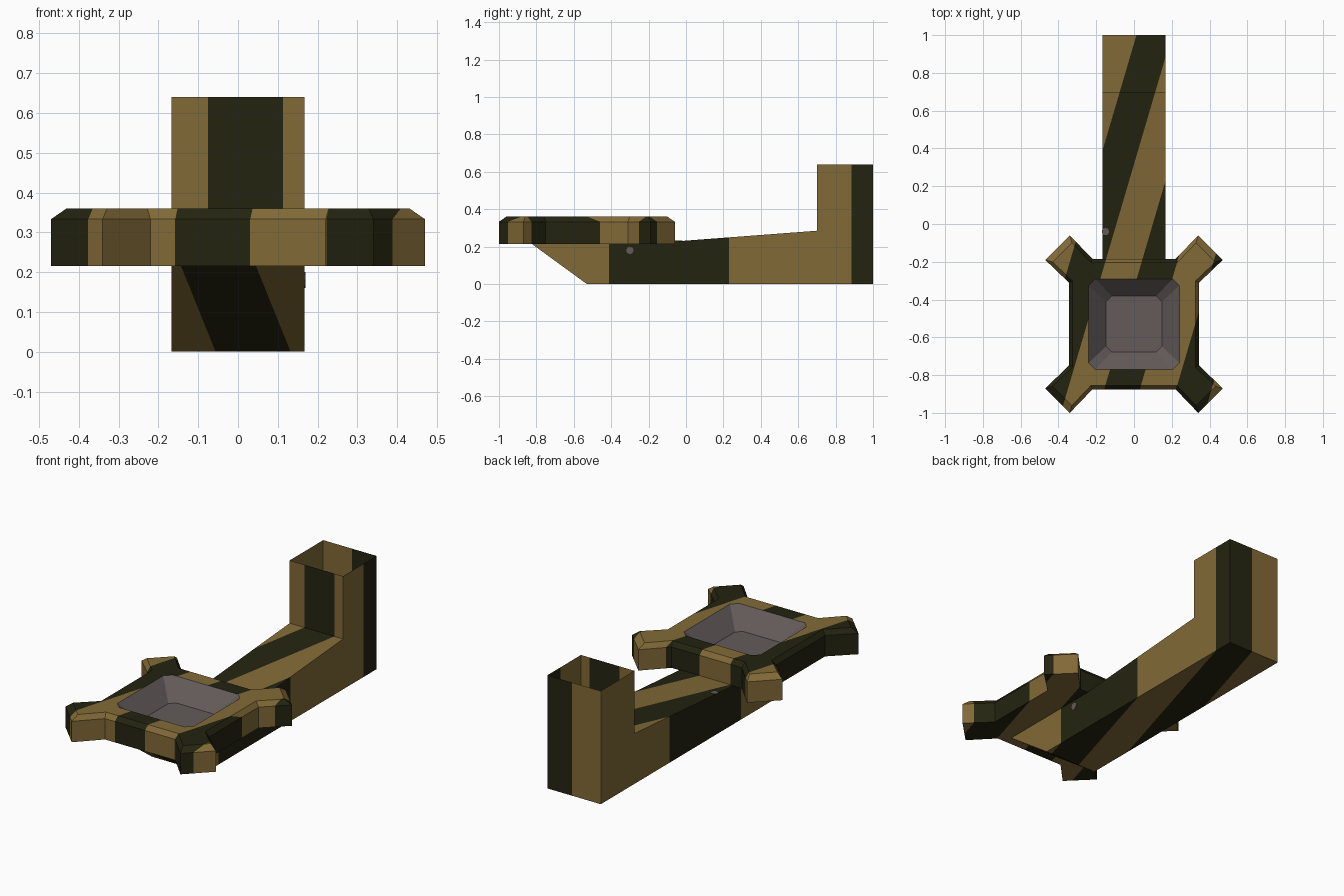
import bpy, bmesh, math
from mathutils import Vector, Matrix

if "Cube" in bpy.data.objects:
    bpy.data.objects.remove(bpy.data.objects["Cube"])

# Materials
def srgb(*c):
    return [((v / 255 + 0.055) / 1.055) ** 2.4 if v > 10 else v / 3294 for v in c] + [1]

def material(name, *c):
    m = bpy.data.materials.new(name)
    m.diffuse_color = srgb(*c)
    m.use_nodes = True
    m.node_tree.nodes["Principled BSDF"].inputs["Base Color"].default_value = m.diffuse_color
    return m

MATS = [material("tan", 130, 106, 55), material("dark_olive", 36, 36, 17),
        material("warm_grey", 99, 91, 90)]
TAN, DARK, GREY = range(3)

# Slanted camouflage bands, projected straight down: u = x - SLOPE * y
SLOPE = 0.294
EDGES = [-0.474, -0.281, -0.093, 0.0995, 0.288, 0.480, 0.668]

def finish(bm, name):
    bm.normal_update()
    me = bpy.data.meshes.new(name)
    bm.to_mesh(me)
    bm.free()
    for m in MATS:
        me.materials.append(m)
    ob = bpy.data.objects.new(name, me)
    bpy.context.collection.objects.link(ob)

def paint_bands(bm):
    bmesh.ops.recalc_face_normals(bm, faces=bm.faces)
    bmesh.ops.triangulate(bm, faces=bm.faces)
    for u in EDGES:
        bmesh.ops.bisect_plane(bm, geom=bm.verts[:] + bm.edges[:] + bm.faces[:],
                               plane_co=(u, 0, 0), plane_no=(1, -SLOPE, 0))
    for f in bm.faces:
        if f.material_index != GREY:
            c = f.calc_center_median()
            u = c.x - SLOPE * c.y
            f.material_index = DARK if sum(u > e for e in EDGES) % 2 == 1 else TAN
    # bands alternate: tan outside the first edge, then dark is every second band
        
# Arm with open-topped post: side profile extruded across x
profile = [(-0.53, 0), (1, 0), (1, 0.64), (0.7, 0.64), (0.7, 0.285),
           (-0.2, 0.217), (-0.825, 0.215)]
W = 0.167
bm = bmesh.new()
right = [bm.verts.new((W, y, z)) for y, z in profile]
left = [bm.verts.new((-W, y, z)) for y, z in profile]
bm.faces.new(right)
bm.faces.new(left[::-1])
n = len(profile)
for i in range(n):
    if i != 2:  # the post has no lid
        j = (i + 1) % n
        bm.faces.new((right[j], right[i], left[i], left[j]))
EDGES.insert(0, -0.667)
EDGES.pop(0)
EDGES.insert(0, -0.667)  # dark band starts
paint_bands(bm)
finish(bm, "arm_and_post")

# Tray: square body with four diagonal lugs, chamfered top and sunken basin
CY = -0.53
bm = bmesh.new()

def ring(quadrant, z):
    """Repeat one quadrant's points four times around the tray centre."""
    vs = []
    for q in range(4):
        r = Matrix.Rotation(q * math.pi / 2, 3, 'Z')
        for x, y in quadrant:
            vs.append(bm.verts.new(r @ Vector((x, y, 0)) + Vector((0, CY, z))))
    return vs

def wall(a, b, mat=TAN):
    for i in range(len(a)):
        j = (i + 1) % len(a)
        bm.faces.new((a[i], a[j], b[j], b[i])).material_index = mat

outer = [(0.345, 0.22), (0.47, 0.34), (0.34, 0.47), (0.22, 0.345)]
inner = [(0.325, 0.228), (0.431, 0.329), (0.329, 0.431), (0.228, 0.325)]
base = ring(outer, 0.215)
shoulder = ring(outer, 0.333)
top = ring(inner, 0.36)
rim = ring([(0.24, 0.205), (0.205, 0.24)], 0.36)
floor = ring([(0.148, 0.118), (0.118, 0.148)], 0.26)
bm.faces.new(base[::-1])
wall(base, shoulder)
wall(shoulder, top)
for q in range(4):
    p, r = top[q * 4:q * 4 + 4], rim[q * 2:q * 2 + 2]
    bm.faces.new(p + [r[1], r[0]])
    bm.faces.new((p[3], top[(q * 4 + 4) % 16], rim[(q * 2 + 2) % 8], r[1]))
wall(rim, floor, GREY)
bm.faces.new(floor).material_index = GREY
paint_bands(bm)
finish(bm, "tray")

# Small grey paint spots
for name, pos, axis in (("side_spot", (W, -0.30, 0.18), 'Y'),
                        ("top_spot", (-0.151, -0.04, 0.230), 'Z')):
    bm = bmesh.new()
    bmesh.ops.create_cone(bm, cap_ends=True, segments=8, radius1=0.02, radius2=0.02, depth=0.004,
                          matrix=Matrix.Translation(pos) @ Matrix.Rotation(
                              math.pi / 2 if axis == 'Y' else 0, 4, 'Y'))
    for f in bm.faces:
        f.material_index = GREY
    finish(bm, name)
